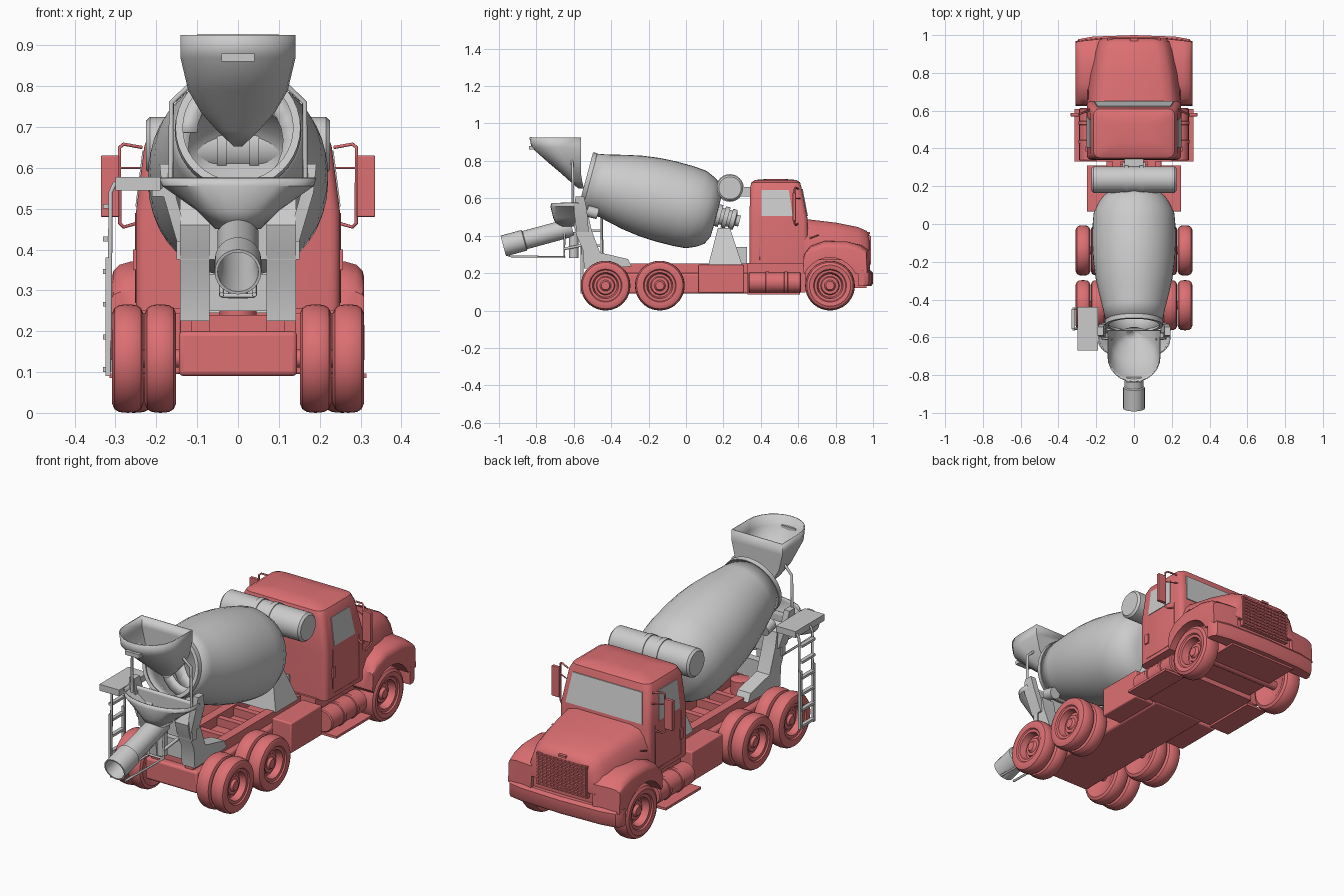
import bpy, bmesh
from math import sin, cos, pi, radians
from mathutils import Vector

if "Cube" in bpy.data.objects:
    bpy.data.objects.remove(bpy.data.objects["Cube"])

RED = bpy.data.materials.new("red_paint")
RED.diffuse_color = (0.72, 0.16, 0.17, 1)
RED.use_nodes = True
RED.node_tree.nodes["Principled BSDF"].inputs["Base Color"].default_value = RED.diffuse_color


def finish(name, data, mat):
    ob = bpy.data.objects.new(name, data)
    bpy.context.collection.objects.link(ob)
    if mat:
        data.materials.append(mat)
    return ob


def loft(name, rings, mat=None, caps=True, closed=True, solid=0):
    bm = bmesh.new()
    rows = [[bm.verts.new(p) for p in r] for r in rings]
    n = len(rows[0])
    for a, b in zip(rows, rows[1:]):
        for i in range(n if closed else n - 1):
            j = (i + 1) % n
            bm.faces.new((a[i], a[j], b[j], b[i]))
    if caps:
        bm.faces.new(rows[0])
        bm.faces.new(rows[-1])
    bmesh.ops.remove_doubles(bm, verts=bm.verts, dist=1e-5)
    bmesh.ops.recalc_face_normals(bm, faces=bm.faces)
    me = bpy.data.meshes.new(name)
    bm.to_mesh(me)
    bm.free()
    ob = finish(name, me, mat)
    if solid:
        m = ob.modifiers.new("thick", 'SOLIDIFY')
        m.thickness = solid
    return ob


def prism(name, ring, off, mat=None):
    return loft(name, [ring, [tuple(Vector(p) + Vector(off)) for p in ring]], mat)


def box(name, x, y, z, mat=None, bevel=0):
    ring = [(x[0], y[0], z[0]), (x[1], y[0], z[0]), (x[1], y[1], z[0]), (x[0], y[1], z[0])]
    ob = prism(name, ring, (0, 0, z[1] - z[0]), mat)
    if bevel:
        m = ob.modifiers.new("bevel", 'BEVEL')
        m.width, m.segments = bevel, 3
    return ob


def lathe(name, prof, origin, axis, mat=None, n=32, solid=0):
    q = Vector(axis).to_track_quat('Z', 'Y')
    rings = [[Vector(origin) + q @ Vector((r * cos(2 * pi * i / n), r * sin(2 * pi * i / n), t))
              for i in range(n)] for r, t in prof]
    return loft(name, rings, mat, caps=False, solid=solid)


def rod(name, pts, r, mat=None):
    cu = bpy.data.curves.new(name, 'CURVE')
    cu.dimensions, cu.bevel_depth, cu.bevel_resolution, cu.use_fill_caps = '3D', r, 1, True
    s = cu.splines.new('POLY')
    s.points.add(len(pts) - 1)
    for p, c in zip(s.points, pts):
        p.co = (*c, 1)
    return finish(name, cu, mat)


def rrect(w, y0, y1, z, r):
    out = []
    for k, (cx, cy) in enumerate([(w - r, y1 - r), (r - w, y1 - r), (r - w, y0 + r), (w - r, y0 + r)]):
        out += [(cx + r * cos((k + i / 3) * pi / 2), cy + r * sin((k + i / 3) * pi / 2), z) for i in range(4)]
    return out


def dring(w, yb, ym, yf, z):
    arc = [(w * cos(pi * i / 12), ym - (ym - yf) * sin(pi * i / 12), z) for i in range(13)]
    return arc + [(-w, yb, z), (w, yb, z)]


# wheels: lathed tyre with dished rim
def wheel(name, x, y, w, s):
    prof = [(0, .25), (.022, .25), (.03, .1), (.045, .1), (.05, -.05), (.062, -.05), (.07, .36), (.083, .38),
            (.088, .46), (.11, .5), (.124, .42), (.131, .27), (.133, 0), (.131, -.27), (.124, -.42), (.11, -.5),
            (.08, -.4), (.05, -.2), (0, -.2)]
    lathe(name, [(r, t * w) for r, t in prof], (x, y, .133), (s, 0, 0), RED, 36)


for s in (1, -1):
    wheel("front_wheel", s * .255, .77, .09, s)
    for y in (-.43, -.14):
        wheel("rear_outer_wheel", s * .27, y, .077, s)
        wheel("rear_inner_wheel", s * .19, y, .077, s)
for y in (-.43, -.14, .77):
    lathe("axle", [(0, -.24), (.022, -.24), (.022, .24), (0, .24)], (0, y, .133), (1, 0, 0), RED, 16)

# chassis
box("lower_chassis", (-.145, .145), (-.53, .34), (.09, .2), RED, .012)
box("engine_bay", (-.19, .19), (.62, .965), (.12, .3), RED)
box("cab_floor", (-.2, .2), (.33, .64), (.095, .255), RED)
for y in (-.48, -.3, -.2, -.05, .08, .3):
    box("cross_member", (-.09, .09), (y - .015, y + .015), (.19, .24), RED)
lathe("axle_mount", [(0, 0), (.045, 0), (.045, .07), (.03, .075), (0, .075)], (0, -.43, .195), (0, 0, 1), RED, 20)
for s in (1, -1):
    box("frame_rail", sorted((s * .07, s * .115)), (-.52, .62), (.195, .25), RED)
    box("side_box", sorted((s * .14, s * .25)), (.065, .31), (.095, .245), RED, .006)
    lathe("fuel_tank", [(0, 0), (.05, 0), (.055, .005), (.055, .09), (.059, .092), (.059, .108), (.055, .11),
          (.055, .19), (.059, .192), (.059, .208), (.055, .21), (.055, .275), (.05, .28), (0, .28)],
          (s * .235, .335, .15), (0, 1, 0), RED, 24)
    box("step_plate", sorted((s * .2, s * .315)), (.33, .61), (.085, .097), RED)

# cab with rounded corners and domed roof
loft("cab", [rrect(.25, .34, .655, .25, .025), rrect(.25, .34, .65, .49, .025), rrect(.229, .342, .618, .655, .03),
             rrect(.215, .35, .61, .685, .035), rrect(.19, .37, .59, .698, .04), rrect(.1, .43, .53, .703, .03)], RED)
prism("windshield", [(-.212, .64, .505), (.212, .64, .505), (.192, .612, .65), (-.192, .612, .65)], (0, .012, 0))
hood = []
for y, wb, wt, zt in [(.63, .25, .2, .492), (.8, .235, .18, .472), (.92, .21, .16, .448), (.965, .195, .145, .428),
                      (.982, .18, .125, .405)]:
    half = [(wb, .27), (wb, zt - .12), (wt + .025, zt - .045), (wt, zt - .015), (wt * .75, zt - .002)]
    hood.append([(x, y, z) for x, z in half] + [(-x, y, z) for x, z in reversed(half)])
loft("hood", hood, RED)

# fenders: arch profile rounded over toward the outside
outer = [(.625, .21), (.63, .3), (.665, .345), (.74, .372), (.86, .37), (.94, .35), (.98, .32), (.985, .2)]
arch = [(.77 + .15 * cos(radians(a)), .133 + .15 * sin(radians(a))) for a in range(25, 156, 13)]
for s in (1, -1):
    rings = []
    for x, k in [(.17, 1), (.262, .99), (.29, .93), (.305, .82), (.309, .7)]:
        rings.append([(s * x, y - (max(0, x - .2) * .15 if y > .93 else 0), .24 + (z - .24) * k if z > .24 else z)
                      for y, z in outer] + [(s * x, y, z) for y, z in arch])
    loft("fender", rings, RED)
    # side window, door trim, handle
    win = [(.405, .505), (.57, .505), (.55, .643), (.405, .643)]
    prism("side_window", [(s * (.252 - (z - .5) * .127), y, z) for y, z in win], (-s * .01, 0, 0))
    rod("door_seam", [(s * .25, .395, .49), (s * .25, .395, .27), (s * .25, .6, .27), (s * .25, .6, .49)], .002, RED)
    box("door_handle", sorted((s * .245, s * .257)), (.385, .41), (.35, .4), RED)
    # mirrors
    box("mirror", sorted((s * .291, s * .336)), (.57, .588), (.48, .63), RED, .003)
    rod("mirror_bracket", [(s * .235, .6, .65), (s * .28, .585, .658), (s * .29, .58, .65), (s * .29, .58, .465),
        (s * .28, .585, .455), (s * .245, .6, .465)], .0045, RED)
    rod("mirror_stay", [(s * .235, .61, .6), (s * .295, .58, .6)], .003, RED)
    rod("hood_catch", [(s * .245, .66, .385), (s * .245, .71, .405)], .004, RED)

# grille and bumper
box("grille_back", (-.14, .14), (.95, .984), (.24, .4), RED)
for i in range(9):
    box("grille_slat", (-.135, .135), (.98, .99), (.249 + i * .017, .256 + i * .017), RED)
for i in range(13):
    x = -.132 + i * .022
    box("grille_bar", (x - .002, x + .002), (.98, .988), (.245, .398), RED)
box("hood_badge_plate", (-.02, .02), (.97, .985), (.41, .42), RED)
bump = [(-.31, .955), (-.295, .978), (-.22, .992), (0, 1), (.22, .992), (.295, .978), (.31, .955)]
loft("bumper", [[(x, .92, .13), (x, y - .01, .13), (x, y, .145), (x, y, .2), (x, y - .012, .215), (x, .92, .215)]
                for x, y in bump], RED)

# water tank
tank = [(0, -.225), (.06, -.225), (.07, -.215)]
for b in (-.04, .04):
    tank += [(.07, b - .012), (.074, b - .012), (.074, b + .012), (.07, b + .012)]
lathe("water_tank", tank + [(.07, .215), (.06, .225), (0, .225)], (0, .235, .655), (1, 0, 0))
box("tank_bracket", (-.05, .05), (.27, .345), (.61, .66))

# mixer drum, tilted down toward the cab
R0 = Vector((0, -.525, .695))
AX = Vector((0, cos(radians(15)), -sin(radians(15))))
lathe("mixer_drum", [(.148, 0), (.165, .08), (.185, .16), (.204, .25), (.216, .34), (.221, .43), (.22, .53),
      (.214, .6), (.19, .655), (.165, .69), (.12, .712), (0, .715)], R0, AX, None, 40, .008)
lathe("drum_rim", [(.135, -.012), (.153, -.012), (.155, .012), (.145, .012), (.135, -.012)], R0, AX, None, 40)
lathe("drum_drive", [(0, .7), (.06, .7), (.06, .735), (.045, .735), (.045, .75), (.058, .75), (.058, .775),
      (.045, .775), (.045, .79), (.055, .79), (.055, .815), (.03, .82), (.03, .84), (0, .84)], R0, AX, None, 24)
q = AX.to_track_quat('Z', 'Y')
blade = []
for i in range(49):
    a, t = i * pi / 12, .03 + i * .006
    blade.append([R0 + q @ Vector((r * cos(a), r * sin(a), t)) for r in (.14 + t * .2, .095 + t * .15)])
loft("drum_spiral_blade", blade, caps=False, closed=False, solid=.004)

# front pedestal under the drum drive
loft("front_pedestal", [[(-x, a, z), (x, a, z), (x, b, z), (-x, b, z)] for x, a, b, z in
                        [(.125, .12, .3, .245), (.07, .17, .235, .44)]])
box("drive_motor", (-.06, .06), (.24, .325), (.245, .34))

# rear pedestal
ped = [(-.6, .46), (-.57, .53), (-.52, .5), (-.505, .43), (-.46, .31), (-.31, .275), (-.29, .235),
       (-.5, .225), (-.545, .225), (-.55, .32), (-.585, .4)]
for s in (1, -1):
    prism("rear_pedestal", [(s * .07, y, z) for y, z in ped], (s * .072, 0, 0))
    loft("pedestal_arm", [[(s * (x - .03), a, z), (s * x, a, z), (s * x, b, z), (s * (x - .03), b, z)] for x, a, b, z in
                          [(.15, -.585, -.52, .42), (.185, -.6, -.53, .54), (.192, -.59, -.545, .61)]])
    lathe("drum_roller", [(0, -.03), (.03, -.03), (.03, .03), (0, .03)], (s * .1, -.5, .525), AX, None, 16)
    rod("hopper_strut", [(s * .115, -.61, .805), (s * .163, -.605, .76), (s * .165, -.605, .55)], .007)
box("pedestal_plate", (-.15, .15), (-.575, -.545), (.375, .465))
box("pedestal_crossbar", (-.075, .075), (-.54, -.5), (.25, .34))

# charging hopper, discharge funnel and chute
loft("hopper", [dring(.141, -.562, -.7, -.838, .925), dring(.141, -.562, -.69, -.825, .87),
                dring(.122, -.562, -.64, -.735, .79), dring(.09, -.562, -.61, -.67, .735),
                dring(.05, -.555, -.585, -.62, .69), dring(.01, -.545, -.56, -.575, .652)], caps=False, solid=.006)
box("hopper_plate", (-.04, .04), (-.84, -.81), (.86, .88))
loft("discharge_funnel", [dring(.192, -.575, -.615, -.72, .575), dring(.185, -.575, -.615, -.725, .555),
                          dring(.1, -.575, -.62, -.71, .495), dring(.055, -.575, -.63, -.69, .45)],
     caps=False, solid=.006)
C0, C1 = Vector((0, -.61, .445)), Vector((0, -.977, .345))
L = (C1 - C0).length
lathe("chute", [(.044, 0), (.05, 0), (.05, L - .12), (.057, L - .115), (.057, L), (.05, L), (.044, L - .12), (.044, 0)],
      C0, C1 - C0, None, 24)
for s in (1, -1):
    rod("chute_cradle", [(s * .04, -.95, .29), (s * .04, -.65, .287), (s * .04, -.65, .42)], .006)
    rod("chute_brace", [(s * .04, -.65, .33), (s * .05, -.55, .35)], .008)
rod("cradle_end", [(-.04, -.65, .287), (.04, -.65, .287)], .006)
lathe("chute_pivot", [(0, 0), (.025, 0), (.025, .14), (0, .14)], (0, -.6, .28), (0, 0, 1), None, 16)

# work platform and ladder
box("platform", (-.3, -.19), (-.67, -.44), (.545, .577))
box("platform_support", (-.21, -.15), (-.6, -.55), (.53, .55))
for y in (-.45, -.555):
    rod("ladder_rail", [(-.3, y, .565), (-.312, y, .54), (-.315, y, .1)], .006)
    box("ladder_lower_rail", (-.325, -.312), (y - .008, y + .008), (.09, .38))
for i in range(6):
    box("ladder_rung", (-.331, -.312), (-.555, -.45), (.1 + i * .08, .112 + i * .08))

# smooth shading with sharp creases kept
bpy.ops.object.select_all(action='DESELECT')
for ob in bpy.data.objects:
    if ob.type == 'MESH':
        ob.select_set(True)
        bpy.context.view_layer.objects.active = ob
bpy.ops.object.shade_smooth_by_angle(angle=radians(35))
